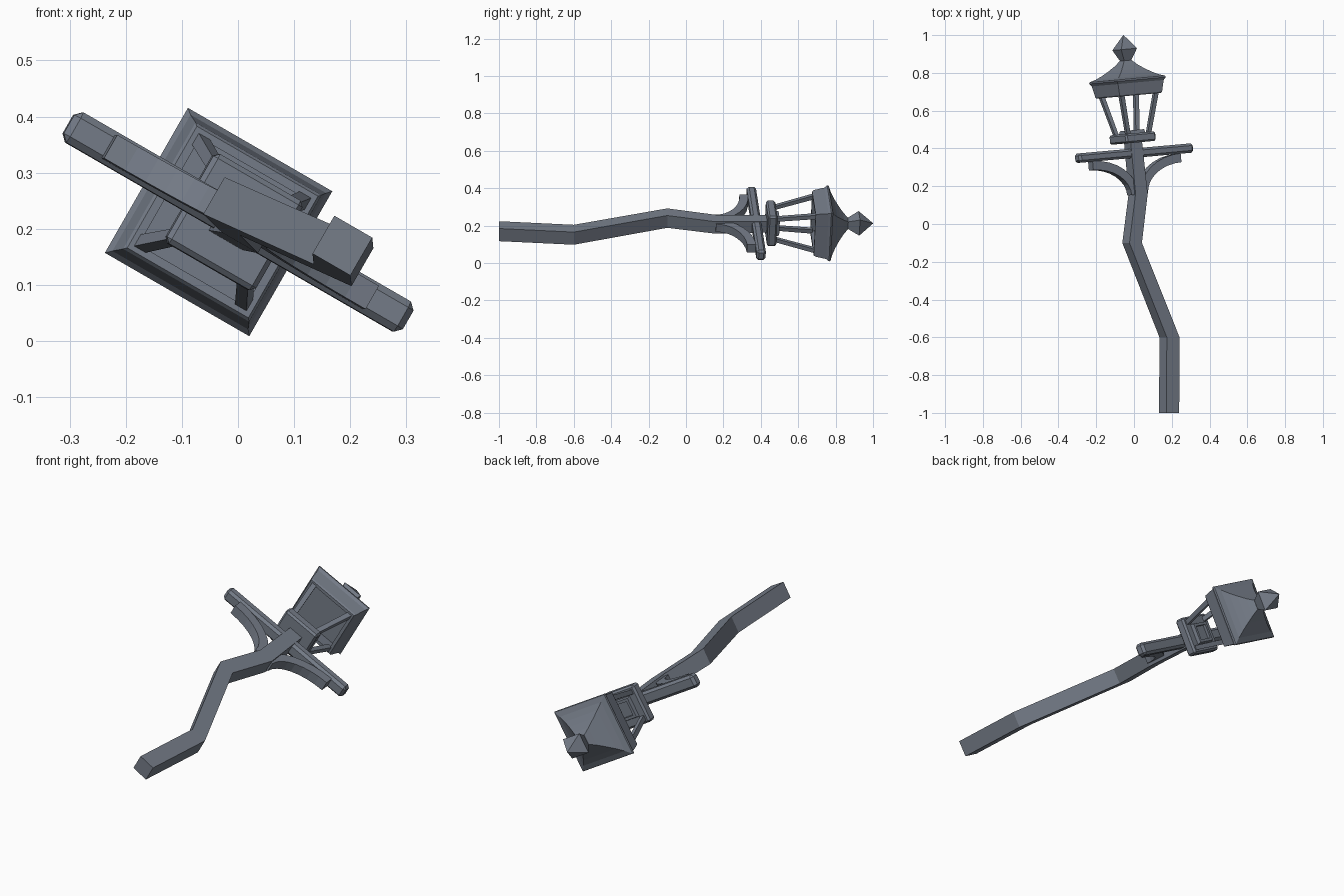
import bpy, bmesh
from math import sin, cos, pi, radians
from mathutils import Vector, Matrix

cube = bpy.data.objects.get("Cube")
if cube:
    bpy.data.objects.remove(cube, do_unlink=True)

slate = bpy.data.materials.new("slate_grey")
slate.use_nodes = True
colour = (0.18, 0.205, 0.25, 1)
slate.diffuse_color = colour
slate.node_tree.nodes["Principled BSDF"].inputs["Base Color"].default_value = colour

# Tilted frame of the lantern head: local x along the crossbar, z along the lamp
axis = Vector((-0.09, 1, 0)).normalized()
across = Vector((0.866, 0.078, -0.5)).normalized()
side = axis.cross(across)
HEAD = Matrix((across, side, axis)).transposed().to_4x4()
HEAD.translation = (0, 0.375, 0.212)


def finish(name, bm, matrix=HEAD, bevel=0):
    bmesh.ops.recalc_face_normals(bm, faces=bm.faces)
    if bevel:
        bmesh.ops.bevel(bm, geom=bm.edges[:], offset=bevel, segments=1, affect='EDGES')
    mesh = bpy.data.meshes.new(name)
    bm.to_mesh(mesh)
    bm.free()
    mesh.materials.append(slate)
    obj = bpy.data.objects.new(name, mesh)
    obj.matrix_world = matrix
    bpy.context.collection.objects.link(obj)
    return obj


def loft(name, rings, matrix=HEAD, bevel=0):
    """Skin a list of equal-sized point rings and cap both ends."""
    bm = bmesh.new()
    loops = [[bm.verts.new(p) for p in ring] for ring in rings]
    n = len(loops[0])
    for a, b in zip(loops, loops[1:]):
        for i in range(n):
            j = (i + 1) % n
            bm.faces.new((a[i], a[j], b[j], b[i]))
    bm.faces.new(loops[0])
    bm.faces.new(loops[-1])
    return finish(name, bm, matrix, bevel)


def square(height, half, cx=0, cy=0, half_y=None):
    hy = half if half_y is None else half_y
    return [(cx + sx * half, cy + sy * hy, height)
            for sx, sy in ((-1, -1), (1, -1), (1, 1), (-1, 1))]


def square_loft(name, profile, bevel=0):
    return loft(name, [square(a, h) for a, h in profile], bevel=bevel)


# Crooked post: a turned square section carried along a bent path
turn = radians(-30)
path = [((0.186, -1, 0.17), 0.039), ((0.188, -0.6, 0.151), 0.039),
        ((-0.01, -0.1, 0.24), 0.038), ((0.022, 0.16, 0.207), 0.037),
        ((-0.005, 0.435, 0.21), 0.035)]
rings = []
for centre, half in path:
    rings.append([Vector(centre) + Vector((x * cos(turn) - z * sin(turn), 0,
                                           x * sin(turn) + z * cos(turn)))
                  for x, z, _ in square(0, half)])
loft("post", rings, Matrix.Identity(4))

# Crossbar with chamfered edges
loft("crossbar", [square(a, 0.35, half_y=0.031) for a in (-0.025, 0.025)], bevel=0.012)

# Curved brackets under the crossbar
for name, sign in (("left_bracket", 1), ("right_bracket", -1)):
    rings = []
    for i in range(9):
        t = pi / 2 * i / 8
        inner = (0.27 - 0.22 * cos(t), -0.22 + 0.15 * sin(t))
        outer = (0.27 - 0.265 * cos(t), -0.22 + 0.197 * sin(t))
        rings.append([(sign * u, v, a) for (u, a), v in
                      ((inner, -0.024), (outer, -0.024), (outer, 0.024), (inner, 0.024))])
    loft(name, rings)

# Lantern floor with a raised ring
square_loft("lantern_floor", [(0.055, 0.092), (0.105, 0.092)], bevel=0.009)
square_loft("floor_ring", [(0.1, 0.052), (0.122, 0.047), (0.122, 0.034), (0.108, 0.034)])

# Four leaning corner struts
for i, (sx, sy) in enumerate(((1, 1), (1, -1), (-1, -1), (-1, 1))):
    loft(f"strut_{i + 1}", [square(0.1, 0.011, sx * 0.063, sy * 0.063),
                            square(0.315, 0.012, sx * 0.106, sy * 0.106)])

# Hollow collar, brim and swept roof in one shell
square_loft("lantern_roof", [
    (0.37, 0.118), (0.305, 0.11), (0.305, 0.125), (0.312, 0.13), (0.372, 0.14),
    (0.386, 0.149), (0.394, 0.147), (0.405, 0.122), (0.422, 0.096),
    (0.443, 0.07), (0.467, 0.044), (0.492, 0.023)])

# Pointed finial
square_loft("finial", [(0.48, 0.03), (0.492, 0.022), (0.552, 0.048), (0.627, 0.001)])
